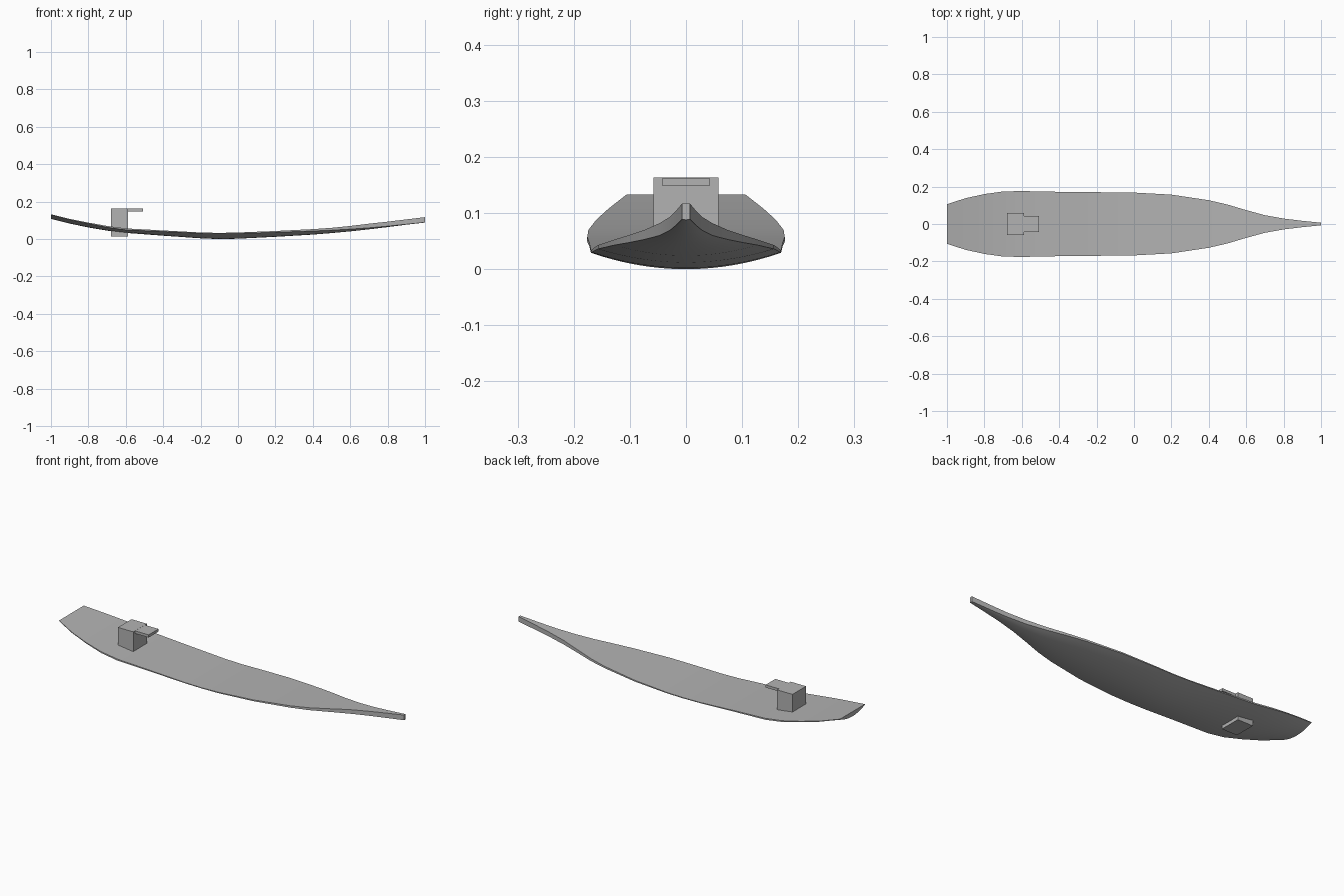
import bpy, bmesh, math

if "Cube" in bpy.data.objects:
    bpy.data.objects.remove(bpy.data.objects["Cube"])

grey = bpy.data.materials.new("plain grey")
grey.diffuse_color = (0.45, 0.45, 0.45, 1)
grey.use_nodes = True
grey.node_tree.nodes["Principled BSDF"].inputs["Base Color"].default_value = grey.diffuse_color

# Hull stations: x, half width, deck height, chine height, keel height
STATIONS = [
    (-1.0, .106, .133, .130, .108), (-.9, .138, .108, .104, .083),
    (-.8, .160, .088, .083, .062), (-.7, .174, .070, .063, .045),
    (-.6, .176, .057, .049, .033), (-.4, .172, .046, .040, .018),
    (-.2, .170, .035, .031, .004), (-.1, .169, .033, .029, 0),
    (0, .168, .035, .030, .002), (.2, .157, .043, .036, .012),
    (.4, .127, .053, .043, .024), (.5, .104, .060, .047, .032),
    (.6, .074, .070, .053, .041), (.7, .047, .082, .060, .052),
    (.8, .029, .093, .069, .064), (.9, .017, .105, .079, .077),
    (1.0, .007, .117, .089, .088),
]
ARC = 16


def finish(bm, name, angle=None):
    bmesh.ops.recalc_face_normals(bm, faces=bm.faces)
    mesh = bpy.data.meshes.new(name)
    bm.to_mesh(mesh)
    bm.free()
    ob = bpy.data.objects.new(name, mesh)
    bpy.context.collection.objects.link(ob)
    mesh.materials.append(grey)
    if angle:
        bpy.ops.object.select_all(action='DESELECT')
        ob.select_set(True)
        bpy.context.view_layer.objects.active = ob
        bpy.ops.object.shade_smooth_by_angle(angle=math.radians(angle))
    return ob


# Hull: flat deck, thin sides and a rounded bottom, lofted along x
bm = bmesh.new()
rings = []
for x, w, deck, chine, keel in STATIONS:
    pts = [(x, w, deck)]
    for i in range(ARC + 1):
        t = 1 - 2 * i / ARC
        pts.append((x, w * t, keel + (chine - keel) * t * t))
    pts.append((x, -w, deck))
    rings.append([bm.verts.new(p) for p in pts])
for a, b in zip(rings, rings[1:]):
    for i in range(len(a)):
        j = (i + 1) % len(a)
        bm.faces.new((a[i], a[j], b[j], b[i]))
bm.faces.new(rings[0])
bm.faces.new(rings[-1])
finish(bm, "hull", 30)


def box(name, lo, hi):
    bm = bmesh.new()
    bmesh.ops.create_cube(bm, size=1)
    for v in bm.verts:
        v.co = [(l + h) / 2 + c * (h - l) for c, l, h in zip(v.co, lo, hi)]
    return finish(bm, name)


# Cabin block passing through the hull, with a roof slab reaching forward
box("cabin", (-.68, -.058, .015), (-.588, .058, .163))
box("roof_slab", (-.60, -.042, .148), (-.507, .042, .1625))
